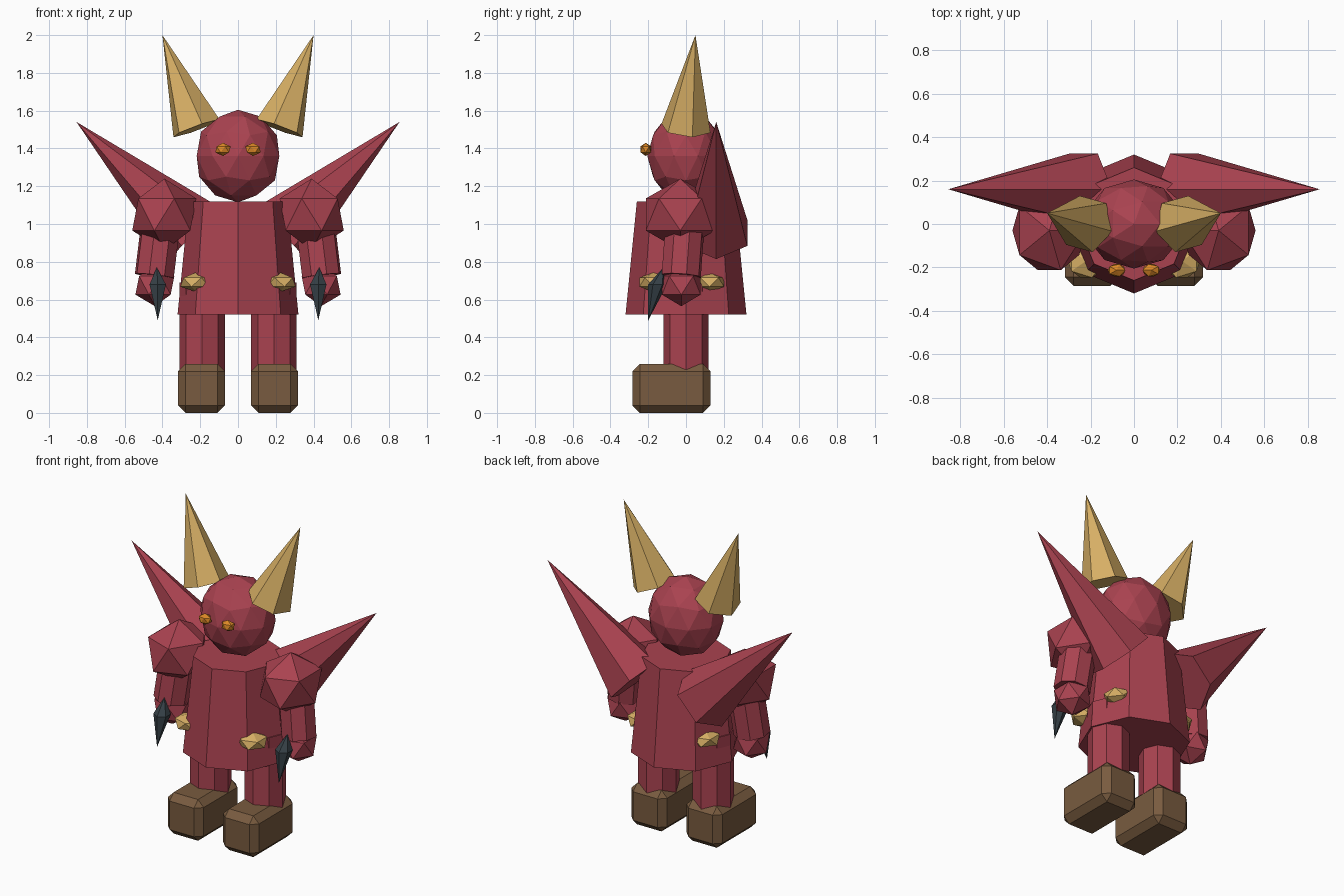
import bpy, bmesh, math
from mathutils import Vector, Matrix

if "Cube" in bpy.data.objects:
    bpy.data.objects.remove(bpy.data.objects["Cube"])


def material(name, rgb):
    m = bpy.data.materials.new(name)
    m.diffuse_color = (*rgb, 1)
    m.use_nodes = True
    m.node_tree.nodes["Principled BSDF"].inputs["Base Color"].default_value = m.diffuse_color
    return m


RED = material("red", (0.40, 0.055, 0.08))
GOLD = material("gold", (0.68, 0.43, 0.13))
BROWN = material("brown", (0.19, 0.105, 0.05))
DARK = material("dark", (0.035, 0.05, 0.06))
ORANGE = material("orange", (0.72, 0.25, 0.02))


def finish(name, bm, mat):
    bmesh.ops.recalc_face_normals(bm, faces=bm.faces)
    me = bpy.data.meshes.new(name)
    bm.to_mesh(me)
    bm.free()
    me.materials.append(mat)
    ob = bpy.data.objects.new(name, me)
    bpy.context.collection.objects.link(ob)
    return ob


def cone_matrix(a, b):
    d = b - a
    rot = d.to_track_quat('Z', 'Y').to_matrix().to_4x4()
    return Matrix.Translation((a + b) / 2) @ rot


def cone(name, a, b, r1, r2, sides, mat):
    """Tapered prism running from point a to point b."""
    a, b = Vector(a), Vector(b)
    bm = bmesh.new()
    bmesh.ops.create_cone(bm, cap_ends=True, segments=sides, radius1=r1, radius2=r2,
                          depth=(b - a).length, matrix=cone_matrix(a, b))
    bmesh.ops.remove_doubles(bm, verts=bm.verts, dist=1e-4)
    return finish(name, bm, mat)


def ball(name, loc, size, mat, sub=1, turn=0.0):
    bm = bmesh.new()
    m = Matrix.Translation(loc) @ Matrix.Diagonal((*size, 1)) @ Matrix.Rotation(turn, 4, 'Z')
    bmesh.ops.create_icosphere(bm, subdivisions=sub, radius=1, matrix=m)
    return finish(name, bm, mat)


def spindle(name, top, mid, tip, r, sides, mat):
    """Two points joined by a ring of vertices."""
    bm = bmesh.new()
    t, p = bm.verts.new(top), bm.verts.new(tip)
    ring = [bm.verts.new((mid[0] + r * math.sin(i * math.tau / sides),
                          mid[1] - r * math.cos(i * math.tau / sides), mid[2]))
            for i in range(sides)]
    for i in range(sides):
        u, v = ring[i], ring[(i + 1) % sides]
        bm.faces.new((u, v, t))
        bm.faces.new((v, u, p))
    return finish(name, bm, mat)


def bevel_box(name, loc, size, width, mat):
    bm = bmesh.new()
    bmesh.ops.create_cube(bm, size=1,
                          matrix=Matrix.Translation(loc) @ Matrix.Diagonal((*size, 1)))
    bmesh.ops.bevel(bm, geom=bm.edges[:], offset=width, segments=1, affect='EDGES')
    return finish(name, bm, mat)


# Body and head
cone("body", (0, 0, 0.52), (0, 0, 1.12), 0.32, 0.26, 8, RED)
ball("head", (0, 0, 1.36), (0.23, 0.205, 0.245), RED, sub=2)

for s, side in ((-1, "left"), (1, "right")):
    turn = math.pi if s > 0 else 0
    # Face and horns
    ball(f"{side}_eye", (s * 0.08, -0.213, 1.395), (0.045, 0.033, 0.035), ORANGE, turn=turn)
    cone(f"{side}_horn", (s * 0.22, 0, 1.507), (s * 0.40, 0.05, 2.0), 0.135, 0, 6, GOLD)
    # Back spikes
    cone(f"{side}_wing", (s * 0.232, 0.16, 0.953), (s * 0.855, 0.16, 1.54), 0.19, 0, 6, RED)
    # Arms, hands and claws
    ball(f"{side}_shoulder", (s * 0.39, -0.03, 1.05), (0.19, 0.215, 0.19), RED, turn=turn)
    cone(f"{side}_arm", (s * 0.40, 0, 1.08), (s * 0.443, -0.025, 0.725), 0.107, 0.107, 8, RED)
    ball(f"{side}_hand", (s * 0.44, -0.025, 0.675), (0.115, 0.12, 0.11), RED, turn=turn)
    spindle(f"{side}_claw", (s * 0.43, -0.12, 0.77), (s * 0.425, -0.15, 0.68),
            (s * 0.425, -0.20, 0.49), 0.05, 6, DARK)
    # Belt studs
    for y, end in ((-0.17, "front"), (0.125, "back")):
        ball(f"{side}_{end}_stud", (s * 0.22, y, 0.692), (0.095, 0.09, 0.053), GOLD, turn=turn)
    # Legs and boots
    cone(f"{side}_leg", (s * 0.19, 0, 0.22), (s * 0.19, 0, 0.69), 0.12, 0.12, 8, RED)
    bevel_box(f"{side}_boot", (s * 0.193, -0.077, 0.13), (0.25, 0.415, 0.26), 0.04, BROWN)
